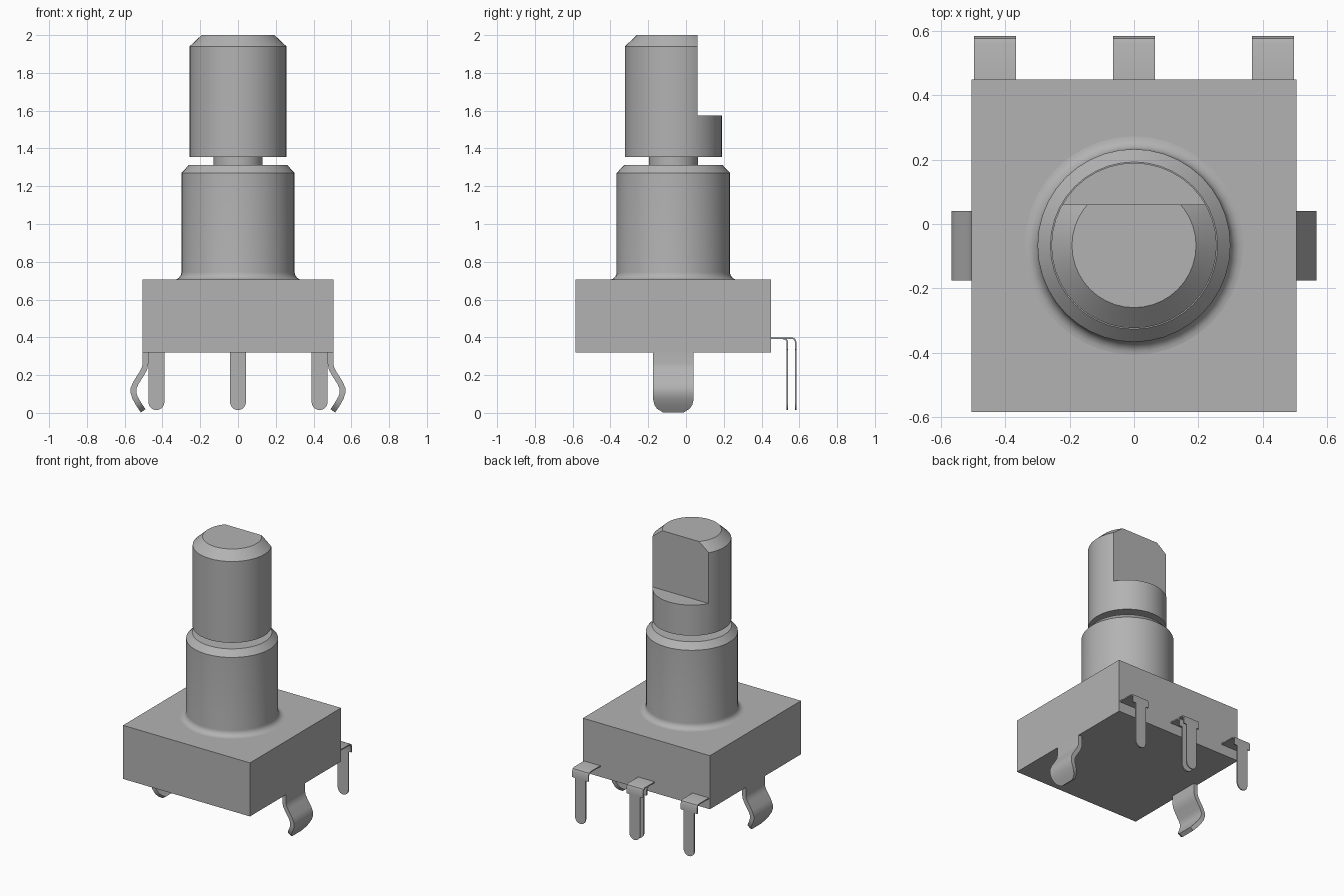
import bpy, bmesh, math
from mathutils import Matrix, Vector

cube = bpy.data.objects.get("Cube")
if cube:
    bpy.data.objects.remove(cube, do_unlink=True)

GREY = (0.45, 0.45, 0.45, 1)
metal = bpy.data.materials.new("plain_grey")
metal.use_nodes = True
metal.diffuse_color = GREY
metal.node_tree.nodes["Principled BSDF"].inputs["Base Color"].default_value = GREY

AXIS_Y = -0.067   # shaft axis
SEGMENTS = 40


def make_object(name, bm):
    bmesh.ops.recalc_face_normals(bm, faces=bm.faces)
    mesh = bpy.data.meshes.new(name)
    bm.to_mesh(mesh)
    bm.free()
    mesh.materials.append(metal)
    ob = bpy.data.objects.new(name, mesh)
    bpy.context.collection.objects.link(ob)
    return ob


def apply_and_smooth(ob):
    bpy.ops.object.select_all(action='DESELECT')
    ob.select_set(True)
    bpy.context.view_layer.objects.active = ob
    for mod in list(ob.modifiers):
        bpy.ops.object.modifier_apply(modifier=mod.name)
    bpy.ops.object.shade_smooth_by_angle(angle=math.radians(30))


def box(name, low, high):
    bm = bmesh.new()
    low, high = Vector(low), Vector(high)
    bmesh.ops.create_cube(bm, size=1, matrix=Matrix.Translation((low + high) / 2)
                          @ Matrix.Diagonal((high - low).to_4d()))
    return make_object(name, bm)


def lathe(name, profile):
    """Revolve (radius, z) points round the shaft axis and cap both ends."""
    bm = bmesh.new()
    rings = []
    for r, z in profile:
        angles = [math.tau * i / SEGMENTS for i in range(SEGMENTS)]
        rings.append([bm.verts.new((r * math.cos(a), AXIS_Y + r * math.sin(a), z))
                      for a in angles])
    for a, b in zip(rings, rings[1:]):
        for i in range(SEGMENTS):
            j = (i + 1) % SEGMENTS
            bm.faces.new((a[i], a[j], b[j], b[i]))
    bm.faces.new(rings[0])
    bm.faces.new(rings[-1])
    return make_object(name, bm)


def strip(name, path, place, thickness):
    """Bent sheet: path of (reach, z, half width), put in space by place()."""
    bm = bmesh.new()
    rows = [[bm.verts.new(place(u, s * w, z)) for s in (-1, 1)] for u, z, w in path]
    for a, b in zip(rows, rows[1:]):
        bm.faces.new((a[0], a[1], b[1], b[0]))
    ob = make_object(name, bm)
    solid = ob.modifiers.new("thickness", 'SOLIDIFY')
    solid.thickness = thickness
    solid.offset = 0
    solid.use_even_offset = True
    apply_and_smooth(ob)


def rounded_end(u, r, z_low):
    """Half-round tip of a strip, as path points going down."""
    turns = [math.pi / 2 * i / 6 for i in range(6)] + [1.5]
    return [(u, z_low + r - r * math.sin(t), r * math.cos(t)) for t in turns]


# Housing
box("housing", (-0.505, -0.585, 0.32), (0.505, 0.45, 0.705))

# Threadless bushing with a filleted foot and chamfered rim
FILLET = 0.04
foot = [(0.3 + FILLET * (1 - math.sin(t)), 0.705 + FILLET * (1 - math.cos(t)))
        for t in [math.pi / 2 * i / 6 for i in range(7)]]
apply_and_smooth(lathe("bushing", foot + [(0.3, 1.27), (0.26, 1.313)]))

# Neck between bushing and shaft
apply_and_smooth(lathe("shaft_neck", [(0.13, 1.3), (0.13, 1.36)]))

# Shaft with a flat cut on the back
shaft = lathe("shaft", [(0.257, 1.355), (0.257, 1.94), (0.193, 2.0)])
cutter = box("flat_cutter", (-0.5, 0.06, 1.575), (0.5, 0.5, 2.2))
cutter.hide_render = True
cut = shaft.modifiers.new("flat", 'BOOLEAN')
cut.operation = 'DIFFERENCE'
cut.solver = 'EXACT'
cut.object = cutter
apply_and_smooth(shaft)
bpy.data.objects.remove(cutter, do_unlink=True)

# Back terminals: a wide bent shoulder, then a narrow round-ended leg
SHEET = 0.008


def leg(y):
    return [(y, 0.335, 0.065), (y, 0.334, 0.042)] + rounded_end(y, 0.042, 0.015)


shoulder = [(0.43, 0.396, 0.065), (0.56, 0.396, 0.065),
            (0.574, 0.391, 0.065), (0.58, 0.377, 0.065)]
for name, x in (("left", 0.432), ("middle", 0), ("right", -0.432)):
    strip(name + "_terminal", shoulder + leg(0.58),
          lambda u, w, z: (x + w, u, z), SHEET)
inner = [(0.515, 0.394, 0.065), (0.53, 0.389, 0.065), (0.537, 0.377, 0.065)]
strip("middle_terminal_inner_leaf", inner + leg(0.537),
      lambda u, w, z: (w, u, z), SHEET)

# Spring clips on both sides
clip = [(0.49, 0.33, 0.108), (0.49, 0.26, 0.108), (0.495, 0.235, 0.108),
        (0.508, 0.21, 0.108), (0.54, 0.16, 0.108), (0.553, 0.13, 0.108),
        (0.553, 0.105, 0.108), (0.545, 0.08, 0.108), (0.528, 0.05, 0.1),
        (0.515, 0.03, 0.086), (0.502, 0.011, 0.055)]
for name, side in (("left", 1), ("right", -1)):
    strip(name + "_clip", clip,
          lambda u, w, z: (side * u, AXIS_Y + w, z), 0.03)
